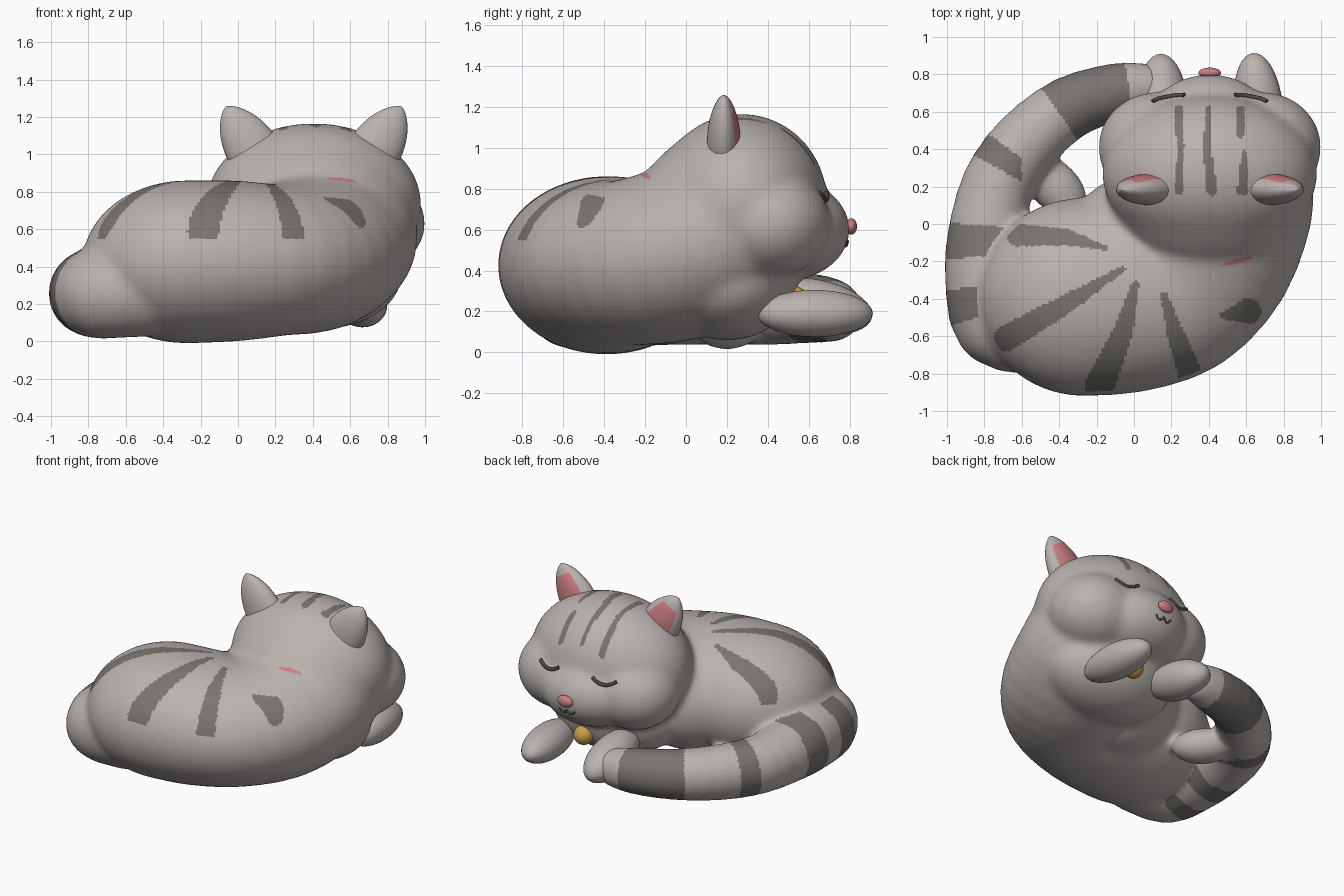
import bpy, bmesh, math
from mathutils import Vector, Matrix, kdtree
from mathutils.bvhtree import BVHTree

cube = bpy.data.objects.get("Cube")
if cube:
    bpy.data.objects.remove(cube, do_unlink=True)


def material(name, rgb):
    m = bpy.data.materials.new(name)
    m.use_nodes = True
    m.diffuse_color = (*rgb, 1)
    for node in m.node_tree.nodes:
        if node.type == 'BSDF_PRINCIPLED':
            node.inputs["Base Color"].default_value = (*rgb, 1)
    return m


fur = material("warm grey fur", (0.49, 0.45, 0.43))
stripe = material("dark grey stripe", (0.19, 0.175, 0.16))
rose = material("rose pink", (0.61, 0.21, 0.225))
line = material("charcoal line", (0.07, 0.065, 0.065))
gold = material("bell gold", (0.58, 0.35, 0.06))


def add_object(name, mesh, *mats):
    ob = bpy.data.objects.new(name, mesh)
    bpy.context.scene.collection.objects.link(ob)
    for m in mats:
        mesh.materials.append(m)
    return ob


def mesh_from(bm, name):
    mesh = bpy.data.meshes.new(name)
    for f in bm.faces:
        f.smooth = True
    bm.to_mesh(mesh)
    bm.free()
    return mesh


# One unit sphere, copied for every rounded volume
bm = bmesh.new()
bmesh.ops.create_uvsphere(bm, u_segments=36, v_segments=18, radius=1)
unit_sphere = mesh_from(bm, "unit_sphere")


def ball_mesh(name, centre, radii, turn=0.0, tilt=0.0):
    mesh = unit_sphere.copy()
    mesh.name = name
    mesh.transform(Matrix.Translation(centre) @ Matrix.Rotation(turn, 4, 'Z')
                   @ Matrix.Rotation(tilt, 4, 'X') @ Matrix.Diagonal((*radii, 1)))
    return mesh


def add_ball(bm, centre, radii, turn=0.0):
    mesh = ball_mesh("volume", centre, [r + .007 for r in radii], turn)
    bm.from_mesh(mesh)
    bpy.data.meshes.remove(mesh)


def spline(pts, steps):
    out = []
    for i in range(len(pts) - 1):
        a, b, c, d = (pts[max(0, min(len(pts) - 1, i + k))] for k in (-1, 0, 1, 2))
        for s in range(steps):
            t = s / steps
            out.append(b + (c - a) * (t / 2) + (a * 2 - b * 5 + c * 4 - d) * (t * t / 2)
                       + (b * 3 - a - c * 3 + d) * (t ** 3 / 2))
    return out + [pts[-1]]


# Tail path: x, y, z, radius
tail = [Vector(p) for p in (
    (-.50, -.55, .28, .25), (-.72, -.52, .26, .24), (-.775, -.30, .26, .23),
    (-.785, -.08, .25, .21), (-.73, .20, .23, .19), (-.58, .43, .22, .18),
    (-.35, .62, .215, .165), (-.10, .705, .205, .15), (.05, .73, .20, .125))]
STEPS = 12
tail_path = spline(tail, STEPS)

# Curled torso from haunch to skull: x, y, z and three radii
torso = [Vector(p) for p in (
    (-.27, -.39, .425, .555, .525, .43), (-.05, -.37, .43, .55, .53, .425),
    (.20, -.31, .435, .50, .51, .40), (.36, -.12, .46, .51, .52, .41),
    (.42, .08, .53, .53, .47, .42), (.41, .19, .63, .54, .45, .45),
    (.405, .27, .735, .57, .415, .425))]
# Other volumes fused into the skin: centre, radii, turn
lumps = [
    ((.05, -.10, .42), (.40, .37, .36), 0),       # flank
    ((.40, .20, .35), (.47, .34, .285), 0),       # chest
    ((.405, .48, .60), (.36, .315, .245), 0),     # muzzle
    ((.125, .41, .63), (.31, .29, .26), 0),       # cheeks
    ((.685, .41, .63), (.31, .29, .26), 0),
    ((-.42, .20, .13), (.20, .125, .11), -.8),    # hind foot
]
bm = bmesh.new()
for p in spline(torso, 3):
    add_ball(bm, p[:3], p[3:])
for c, r, turn in lumps:
    add_ball(bm, c, r, turn)
for p in tail_path[::4]:
    add_ball(bm, p[:3], [p.w] * 3)
rough = add_object("body_rough", mesh_from(bm, "body_rough"))
remesh = rough.modifiers.new("fuse", 'REMESH')
remesh.mode = 'VOXEL'
remesh.voxel_size = 0.015
soften = rough.modifiers.new("soften", 'SMOOTH')
soften.factor = 0.5
soften.iterations = 40
deps = bpy.context.evaluated_depsgraph_get()
skin = bpy.data.meshes.new_from_object(rough.evaluated_get(deps))
bpy.data.objects.remove(rough, do_unlink=True)
skin.materials.clear()
add_object("body", skin, fur, stripe, rose)

# Coat stripes drawn from above: start xy, end xy, start and end half width
coat = [((-.15, -.13), (-.36, -.07), .012, .045), ((-.36, -.07), (-.62, -.06), .045, .06),
        ((-.06, -.24), (-.35, -.42), .015, .05), ((-.35, -.42), (-.68, -.61), .05, .07),
        ((.01, -.32), (-.06, -.58), .02, .055), ((-.06, -.58), (-.19, -.88), .055, .08),
        ((.16, -.38), (.22, -.58), .02, .045), ((.22, -.58), (.30, -.80), .045, .065),
        ((.48, -.49), (.61, -.465), .02, .07),
        ((.24, .61), (.25, .40), .025, .02), ((.25, .40), (.24, .18), .014, .024),
        ((.40, .62), (.39, .40), .014, .022), ((.39, .40), (.42, .18), .022, .03),
        ((.57, .61), (.57, .48), .022, .02), ((.59, .38), (.58, .18), .014, .03)]
scratch = [((.48, -.215), (.55, -.20), .006, .012), ((.55, -.20), (.63, -.18), .012, .006)]
# Tail bands: start and end along the path, and the inner limit in x
bands = [(1.3, 1.85, 0), (2.55, 3.25, 0), (4.25, 4.75, -.6), (5.75, 7.35, 1)]


def on_stroke(x, y, strokes):
    for (ax, ay), (bx, by), wa, wb in strokes:
        dx, dy = bx - ax, by - ay
        t = max(0, min(1, ((x - ax) * dx + (y - ay) * dy) / (dx * dx + dy * dy)))
        if math.hypot(x - ax - t * dx, y - ay - t * dy) < wa + (wb - wa) * t:
            return True
    return False


tree = kdtree.KDTree(len(tail_path))
for i, p in enumerate(tail_path):
    tree.insert(p[:3], i)
tree.balance()
haunch = tuple(torso[0])
for f in skin.polygons:
    f.use_smooth = True
    c = f.center
    _, i, dist = tree.find(c)
    in_haunch = sum(((c[k] - haunch[k]) / haunch[k + 3]) ** 2 for k in range(3)) < 1.08
    if dist < tail_path[i].w + .03 and not in_haunch:
        if any(a < i / STEPS < b and c.x < limit for a, b, limit in bands):
            f.material_index = 1
    elif c.z > .55 and f.normal.z > -.1:
        if on_stroke(c.x, c.y, coat):
            f.material_index = 1
        elif on_stroke(c.x, c.y, scratch):
            f.material_index = 2


def ball(name, mat, *shape):
    add_object(name, ball_mesh(name, *shape), mat)


# Front paws
ball("left_front_paw", fur, (.665, .63, .19), (.13, .285, .115), .1)
ball("right_front_paw", fur, (.15, .64, .225), (.135, .275, .13), .03, -.2)

# Ears: flattened lofts with a pink inner patch
MID = .405
N, R = 32, 14


def ear(name, side):
    base, tip = Vector((-.30, .185, .98)), Vector((-.47, .185, 1.255))
    axis = (tip - base).normalized()
    across = Vector((-axis.z, 0, axis.x))
    bm = bmesh.new()
    rings = []
    for j in range(R + 1):
        t = math.sin(j / R * math.pi / 2)
        width = .145 * max(.01, 1 - t ** 2.3) ** .7
        depth = .085 * max(.01, 1 - t ** 2.2) ** .65
        ring = []
        for k in range(N):
            a = math.tau * k / N
            p = base.lerp(tip, t) + across * (width * math.cos(a))
            p.y += depth * math.sin(a)
            ring.append(bm.verts.new((MID + side * p.x, p.y, p.z)))
        rings.append(ring)
    for j in range(R):
        for k in range(N):
            n = (k + 1) % N
            f = bm.faces.new((rings[j][k], rings[j][n], rings[j + 1][n], rings[j + 1][k]))
            a = math.tau * (k + .5) / N
            if math.sin(a) > 0 and abs(math.cos(a)) < .68 and j < R * .52:
                f.material_index = 1
    bm.faces.new(rings[0])
    bm.faces.new(rings[-1])
    bmesh.ops.recalc_face_normals(bm, faces=bm.faces)
    add_object(name, mesh_from(bm, name), fur, rose)


ear("right_ear", 1)
ear("left_ear", -1)

# Face lines laid on the skin
bm = bmesh.new()
bm.from_mesh(skin)
surface = BVHTree.FromBMesh(bm)
bm.free()


def face_y(x, z):
    hit = surface.ray_cast(Vector((x, 2, z)), Vector((0, -1, 0)))[0]
    return hit.y if hit else .7


def smile(name, x, z, half, drop, thick):
    cu = bpy.data.curves.new(name, 'CURVE')
    cu.dimensions = '3D'
    cu.bevel_depth = thick
    cu.bevel_resolution = 2
    cu.use_fill_caps = True
    sp = cu.splines.new('POLY')
    sp.points.add(12)
    for k, p in enumerate(sp.points):
        u = k / 6 - 1
        px, pz = x + half * u, z + drop * u * u
        p.co = (px, face_y(px, pz) + thick * .3, pz, 1)
    add_object(name, cu, line)


for label, s in (("left", 1), ("right", -1)):
    smile(label + "_closed_eye", MID + s * .22, .745, .085, .035, .012)
    smile(label + "_mouth_curve", MID + s * .03, .52, .03, .025, .007)

# Nose and bell
ball("nose", rose, (MID, face_y(MID, .615) + .012, .615), (.06, .028, .04))
ball("bell", gold, (.45, .53, .255), (.068, .068, .068))
bpy.data.meshes.remove(unit_sphere)
